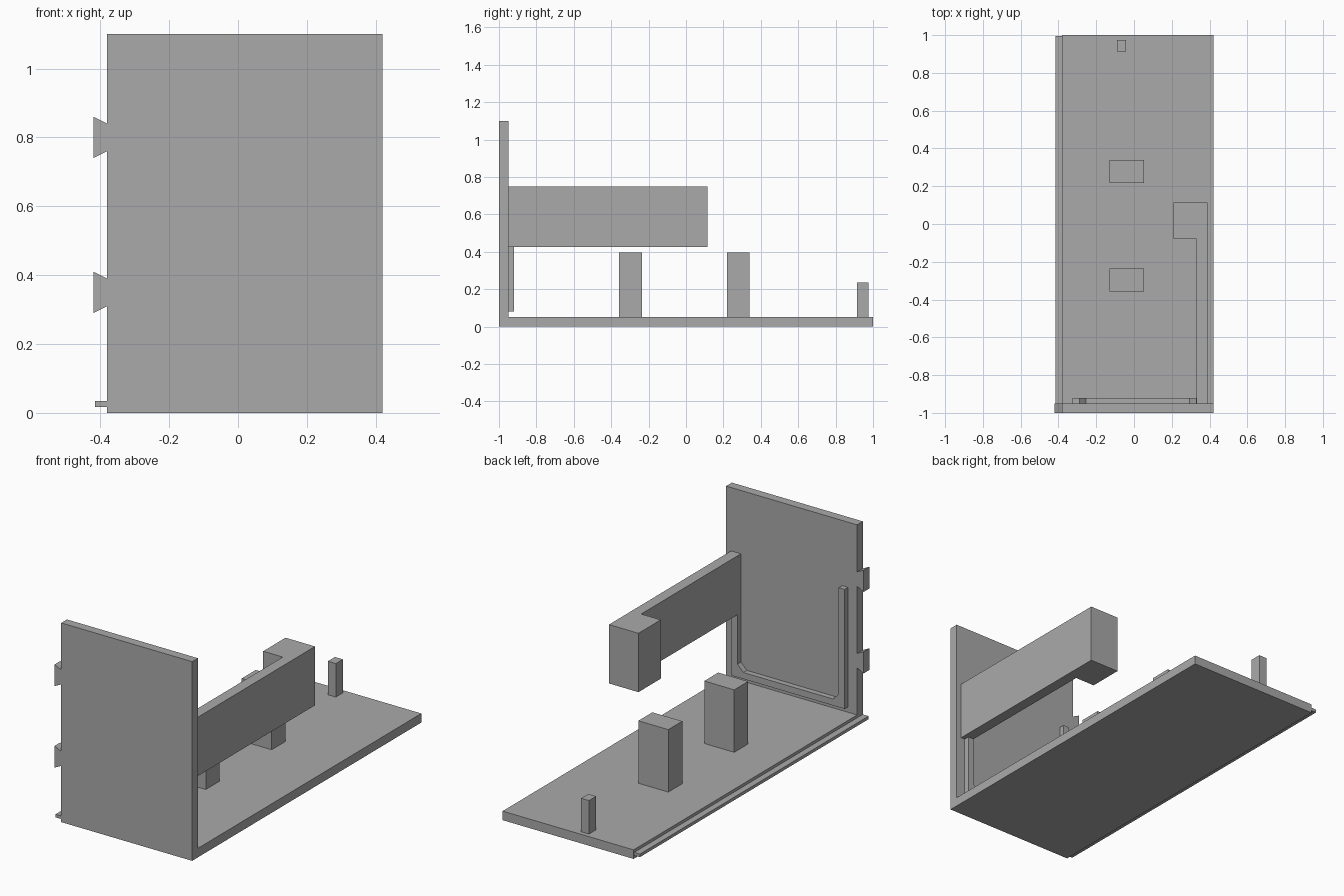
import bpy
import bmesh

cube = bpy.data.objects.get("Cube")
if cube:
    bpy.data.objects.remove(cube, do_unlink=True)

grey = bpy.data.materials.new("plain grey")
grey.use_nodes = True
colour = (0.4, 0.4, 0.4, 1)
grey.diffuse_color = colour
grey.node_tree.nodes["Principled BSDF"].inputs["Base Color"].default_value = colour


def prism(name, outline, place, offset):
    """Extrude a flat outline; place maps each 2D point into space."""
    mesh = bpy.data.meshes.new(name)
    bm = bmesh.new()
    face = bm.faces.new([bm.verts.new(place(a, b)) for a, b in outline])
    extruded = bmesh.ops.extrude_face_region(bm, geom=[face])
    verts = [g for g in extruded["geom"] if isinstance(g, bmesh.types.BMVert)]
    bmesh.ops.translate(bm, verts=verts, vec=offset)
    bmesh.ops.recalc_face_normals(bm, faces=bm.faces)
    bm.to_mesh(mesh)
    bm.free()
    mesh.materials.append(grey)
    obj = bpy.data.objects.new(name, mesh)
    bpy.context.collection.objects.link(obj)
    return obj


def upright(name, outline, y0, y1):
    return prism(name, outline, lambda x, z: (x, y0, z), (0, y1 - y0, 0))


def flat(name, outline, z0, z1):
    return prism(name, outline, lambda x, y: (x, y, z0), (0, 0, z1 - z0))


def rect(a0, a1, b0, b1):
    return [(a0, b0), (a1, b0), (a1, b1), (a0, b1)]


# Base and front panel, as one L-shaped profile swept across the width
left, right, thick, height = -0.38, 0.42, 0.05, 1.1
inner = -1 + thick
profile = [(-1, 0), (1, 0), (1, thick), (inner, thick), (inner, height), (-1, height)]
prism("base_and_front_panel", profile, lambda y, z: (left, y, z), (right - left, 0, 0))

# Joining tongue along the base edge
flat("base_tongue", rect(-0.415, left, -1, 0.995), 0.017, 0.034)

# Dovetail tabs on the panel edge
for name, z in (("lower_dovetail", 0.35), ("upper_dovetail", 0.8)):
    tab = [(left, z - 0.04), (left, z + 0.04), (-0.42, z + 0.06), (-0.42, z - 0.06)]
    upright(name, tab, -1, inner)

# Hooked arm behind the panel
arm = [(0.33, inner), (0.39, inner), (0.39, 0.115), (0.21, 0.115), (0.21, -0.08), (0.33, -0.08)]
flat("hooked_arm", arm, 0.425, 0.75)

# U-shaped holder rail with sloped inner corners
mid, out, bar, slope, low, top = 0.02, 0.345, 0.036, 0.036, 0.08, 0.74
half = [(out, top), (out - bar, top), (out - bar, low + bar + slope),
        (out - bar - slope, low + bar)]
rail = [(mid - out, low), (mid + out, low)] + [(mid + x, z) for x, z in half]
rail += [(mid - x, z) for x, z in reversed(half)]
upright("holder_rail", rail, inner, -0.92)

# Support blocks and rear peg
for name, y in (("front_block", -0.297), ("rear_block", 0.278)):
    flat(name, rect(-0.13, 0.053, y - 0.06, y + 0.062), thick, 0.395)
flat("rear_peg", rect(-0.09, -0.042, 0.913, 0.975), thick, 0.235)
